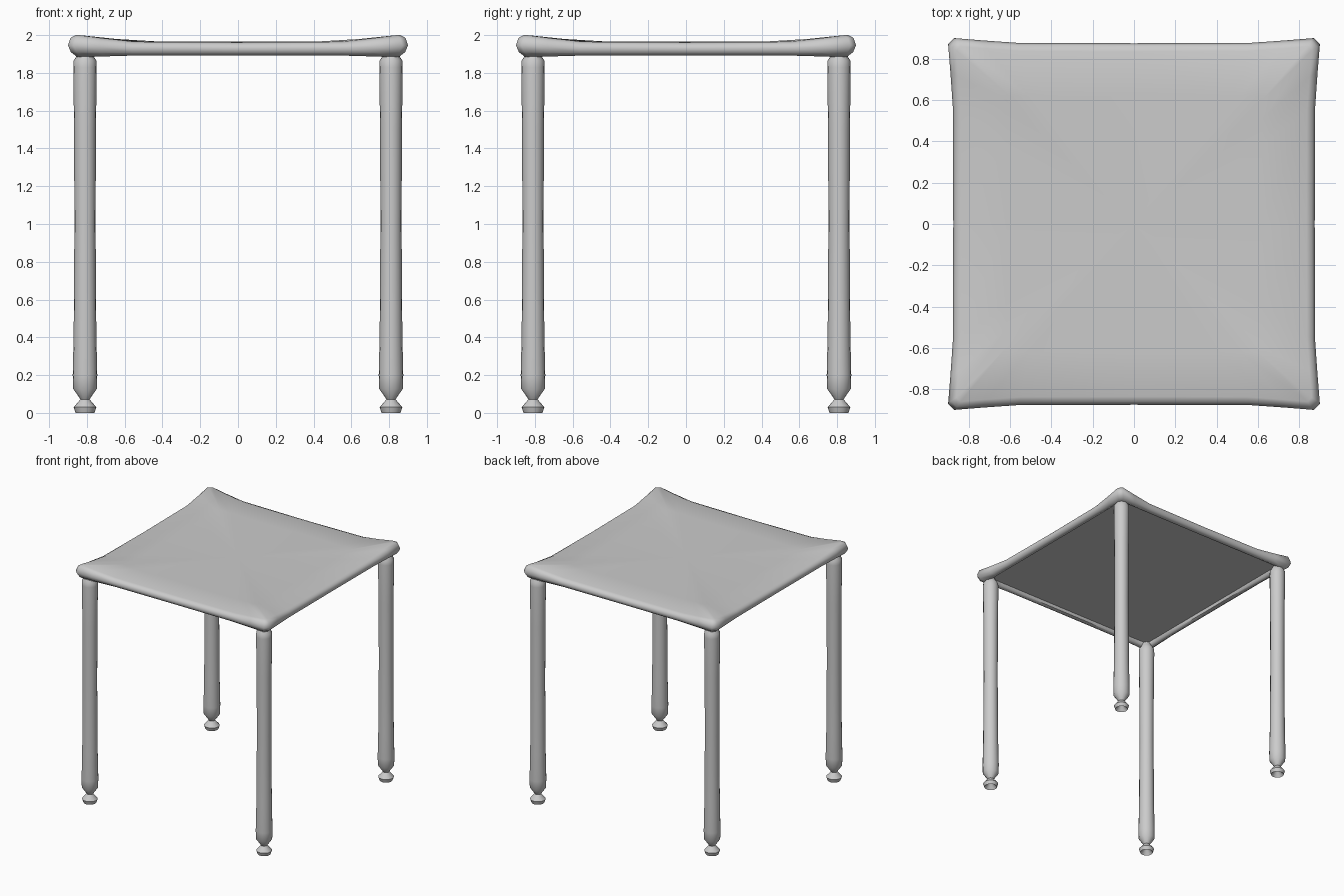
import bpy, bmesh, math

cube = bpy.data.objects.get("Cube")
if cube:
    bpy.data.objects.remove(cube, do_unlink=True)

grey = bpy.data.materials.new("plain grey")
grey.use_nodes = True
colour = (0.6, 0.6, 0.6, 1)
grey.diffuse_color = colour
grey.node_tree.nodes["Principled BSDF"].inputs["Base Color"].default_value = colour


def make_object(name, bm, smooth_angle):
    bmesh.ops.recalc_face_normals(bm, faces=bm.faces)
    mesh = bpy.data.meshes.new(name)
    bm.to_mesh(mesh)
    bm.free()
    mesh.materials.append(grey)
    obj = bpy.data.objects.new(name, mesh)
    bpy.context.collection.objects.link(obj)
    bpy.ops.object.select_all(action='DESELECT')
    obj.select_set(True)
    bpy.context.view_layer.objects.active = obj
    bpy.ops.object.shade_smooth_by_angle(angle=math.radians(smooth_angle))


def bridge(bm, a, b):
    n = len(a)
    for i in range(n):
        j = (i + 1) % n
        bm.faces.new((a[i], a[j], b[j], b[i]))


# Square ring whose corners flare outwards and change height
def square_ring(bm, side, corner, chamfer, z_side, z_corner):
    verts = []
    for k in range(4):
        c, s = math.cos(k * math.pi / 2), math.sin(k * math.pi / 2)
        for t in (-1, -0.85, -0.65, 0, 0.65, 0.85, 1):
            w = max(0, (abs(t) - 0.6) / 0.4) ** 1.2
            out = side + (corner - side) * w
            along = t * (corner - chamfer)
            z = z_side + (z_corner - z_side) * w
            verts.append(bm.verts.new((c * out - s * along, s * out + c * along, z)))
    return verts


# Table top: flat middle, soft rim, lifted corners, panel recessed underneath
bm = bmesh.new()
rings = [square_ring(bm, *r) for r in (
    (0.62, 0.62, 0.02, 1.964, 1.966),
    (0.835, 0.86, 0.02, 1.962, 2.0),
    (0.862, 0.887, 0.03, 1.953, 1.985),
    (0.875, 0.9, 0.03, 1.93, 1.945),
    (0.865, 0.885, 0.03, 1.905, 1.91),
    (0.845, 0.85, 0.02, 1.893, 1.883),
    (0.82, 0.82, 0.01, 1.9, 1.9),
    (0.815, 0.815, 0.01, 1.925, 1.925))]
for a, b in zip(rings, rings[1:]):
    bridge(bm, a, b)
bm.faces.new(rings[-1])
centre = bm.verts.new((0, 0, 1.965))
for i, v in enumerate(rings[0]):
    bm.faces.new((v, rings[0][(i + 1) % len(rings[0])], centre))
make_object("table_top", bm, 60)

# Legs: turned posts with a waisted foot and a hollow base
profile = ((0.015, 0.045), (0.045, 0.008), (0.05, 0.0), (0.06, 0.03),
           (0.024, 0.072), (0.063, 0.128), (0.065, 0.2), (0.06, 0.42),
           (0.056, 1.0), (0.058, 1.5), (0.062, 1.83), (0.06, 1.865),
           (0.042, 1.892), (0.03, 1.92))
for side, x in (("left", 0.81), ("right", -0.81)):
    for end, y in (("front", -0.81), ("back", 0.81)):
        bm = bmesh.new()
        loops = []
        for r, z in profile:
            angles = [i * math.tau / 16 for i in range(16)]
            loops.append([bm.verts.new((x + r * math.cos(a), y + r * math.sin(a), z))
                          for a in angles])
        for a, b in zip(loops, loops[1:]):
            bridge(bm, a, b)
        bm.faces.new(loops[0])
        bm.faces.new(loops[-1])
        make_object(end + "_" + side + "_leg", bm, 40)
